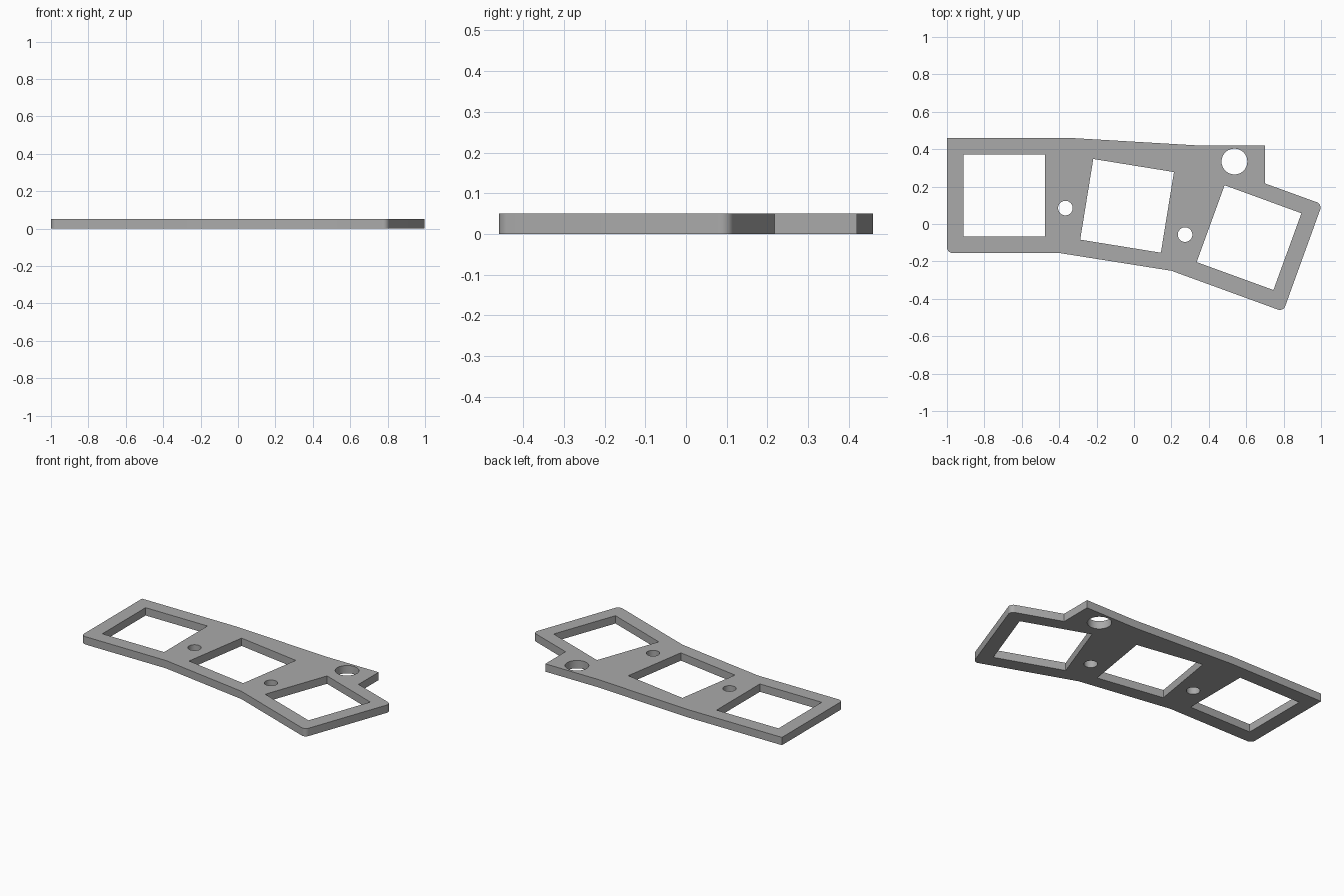
import bpy, bmesh, math
from mathutils import Vector, Matrix

cube = bpy.data.objects.get("Cube")
if cube:
    bpy.data.objects.remove(cube, do_unlink=True)

THICKNESS = 0.05


def rounded(points, steps=6):
    """Outline from (x, y, corner radius) entries."""
    out = []
    for i, (x, y, r) in enumerate(points):
        p = Vector((x, y))
        if not r:
            out.append(p)
            continue
        a = (Vector(points[i - 1][:2]) - p).normalized()
        b = (Vector(points[(i + 1) % len(points)][:2]) - p).normalized()
        half = a.angle(b) / 2
        centre = p + (a + b).normalized() * (r / math.sin(half))
        start = p + a * (r / math.tan(half)) - centre
        end = p + b * (r / math.tan(half)) - centre
        sweep = math.atan2(start.x * end.y - start.y * end.x, start.dot(end))
        for k in range(steps + 1):
            out.append(centre + Matrix.Rotation(sweep * k / steps, 2) @ start)
    return out


def ring(x, y, radius, sides, angle=0):
    """Regular polygon loop, used for round and square openings."""
    return [Vector((x + radius * math.cos(angle + math.tau * k / sides),
                    y + radius * math.sin(angle + math.tau * k / sides)))
            for k in range(sides)]


def square(x, y, size, tilt):
    return ring(x, y, size / math.sqrt(2), 4, math.radians(45 - tilt))


# Bent outer outline, then the openings
loops = [rounded([
    (-1, 0.46, 0), (-0.34, 0.46, 0), (0.34, 0.42, 0), (0.7, 0.42, 0),
    (0.7, 0.217, 0), (1.006, 0.106, 0.03), (0.798, -0.468, 0.03),
    (0.2, -0.25, 0), (-0.4, -0.155, 0), (-1, -0.155, 0.03)])]
for x, y, tilt in [(-0.694, 0.152, 0), (-0.037, 0.097, 9.2), (0.615, -0.073, 20)]:
    loops.append(square(x, y, 0.437, tilt))
for x, y, radius in [(-0.367, 0.085, 0.039), (0.273, -0.057, 0.039), (0.537, 0.334, 0.069)]:
    loops.append(ring(x, y, radius, 40))

# Fill the flat sheet between the loops and extrude it upwards
bm = bmesh.new()
edges = []
for loop in loops:
    verts = [bm.verts.new((p.x, p.y, 0)) for p in loop]
    edges += [bm.edges.new((v, verts[i - 1])) for i, v in enumerate(verts)]
bmesh.ops.triangle_fill(bm, edges=edges, use_beauty=True, normal=(0, 0, 1))
top = bmesh.ops.extrude_face_region(bm, geom=bm.faces[:], use_keep_orig=True)
bmesh.ops.translate(bm, vec=(0, 0, THICKNESS),
                    verts=[g for g in top["geom"] if isinstance(g, bmesh.types.BMVert)])
bmesh.ops.recalc_face_normals(bm, faces=bm.faces[:])

mesh = bpy.data.meshes.new("switch_plate")
bm.to_mesh(mesh)
bm.free()
plate = bpy.data.objects.new("switch_plate", mesh)
bpy.context.collection.objects.link(plate)

# Single grey material
grey = bpy.data.materials.new("plain grey")
grey.use_nodes = True
colour = (0.4, 0.4, 0.4, 1)
grey.diffuse_color = colour
grey.node_tree.nodes["Principled BSDF"].inputs["Base Color"].default_value = colour
mesh.materials.append(grey)

# Smooth the round walls, keep the rims sharp
bpy.context.view_layer.objects.active = plate
plate.select_set(True)
bpy.ops.object.shade_smooth_by_angle(angle=math.radians(30))
